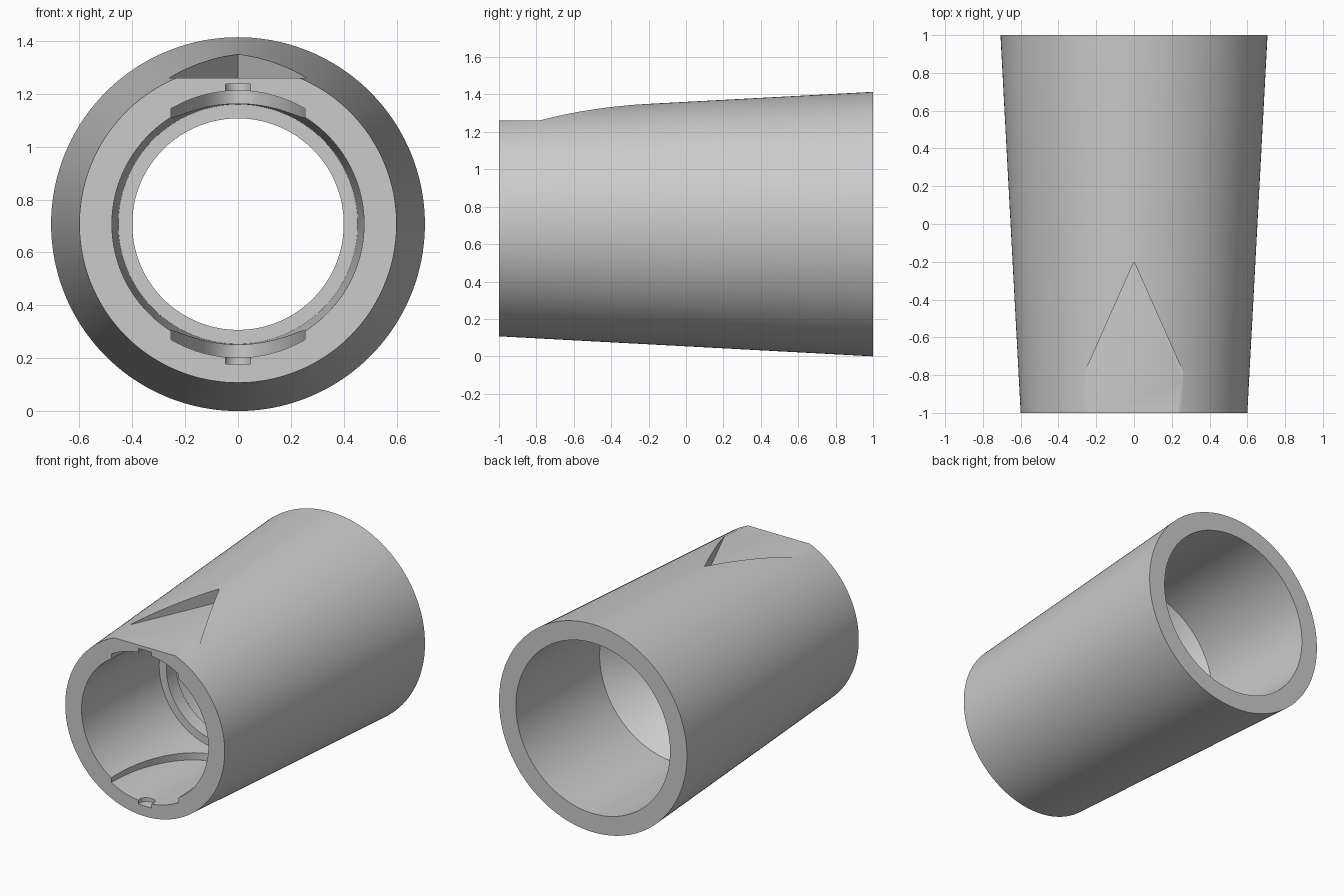
import bpy, bmesh, math
from mathutils import Matrix

cube = bpy.data.objects.get("Cube")
if cube:
    bpy.data.objects.remove(cube, do_unlink=True)

AXIS_Z = 0.707
SIDES = 160


def make_object(name, bm):
    bmesh.ops.recalc_face_normals(bm, faces=bm.faces)
    mesh = bpy.data.meshes.new(name)
    bm.to_mesh(mesh)
    bm.free()
    obj = bpy.data.objects.new(name, mesh)
    bpy.context.collection.objects.link(obj)
    return obj


def lathe(name, profile):
    """Turn a closed (radius, y) profile around the lengthwise axis."""
    bm = bmesh.new()
    rings = []
    for i in range(SIDES):
        a = math.tau * i / SIDES
        rings.append([bm.verts.new((r * math.sin(a), y, AXIS_Z + r * math.cos(a)))
                      for r, y in profile])
    n = len(profile)
    for i in range(SIDES):
        here, after = rings[i], rings[(i + 1) % SIDES]
        for j in range(n):
            k = (j + 1) % n
            bm.faces.new((here[j], here[k], after[k], after[j]))
    return make_object(name, bm)


def prism(name, outline, low, high):
    """Extrude an (x, y) outline straight up."""
    bm = bmesh.new()
    face = bm.faces.new([bm.verts.new((x, y, low)) for x, y in outline])
    new = bmesh.ops.extrude_face_region(bm, geom=[face])["geom"]
    verts = [v for v in new if isinstance(v, bmesh.types.BMVert)]
    bmesh.ops.translate(bm, verts=verts, vec=(0, 0, high - low))
    return make_object(name, bm)


def ellipse(rx, ry, cy, count):
    return [(rx * math.cos(math.tau * i / count), cy + ry * math.sin(math.tau * i / count))
            for i in range(count)]


def combine(target, tool, operation):
    """Apply a boolean and discard the tool."""
    tool.hide_render = True
    mod = target.modifiers.new("cut", 'BOOLEAN')
    mod.operation, mod.solver, mod.object = operation, 'EXACT', tool
    bpy.context.view_layer.objects.active = target
    bpy.ops.object.modifier_apply(modifier=mod.name)
    bpy.data.objects.remove(tool, do_unlink=True)


# Tapered sleeve: socket at the front, narrow throat, funnel and wide rear bore
sleeve = lathe("tapered_sleeve", [
    (0.6, -1), (0.707, 1), (0.58, 1), (0.58, 0.1),
    (0.4, -0.1), (0.4, -0.2), (0.453, -0.2), (0.477, -1)])

# Arrow-shaped flat on top
flat = prism("arrow_flat_cutter", [(0, -0.2), (-0.4, -1.1), (0.4, -1.1)], 1.26, 1.6)
combine(sleeve, flat, 'DIFFERENCE')

# Rounded slots in the top and bottom of the socket
slots = prism("slot_cutter", ellipse(0.253, 0.72, -1, 96), 0, 1.5)
bm = bmesh.new()
bmesh.ops.create_cone(bm, cap_ends=True, segments=SIDES, radius1=0.505, radius2=0.505, depth=1.6,
                      matrix=Matrix.Translation((0, -1, AXIS_Z)) @ Matrix.Rotation(math.pi / 2, 4, 'X'))
limit = make_object("slot_limit", bm)
combine(slots, limit, 'INTERSECT')
combine(sleeve, slots, 'DIFFERENCE')

# Small round notches at the mouth of each slot
notch = prism("notch_cutter", ellipse(0.052, 0.052, -0.98, 32), AXIS_Z - 0.53, AXIS_Z + 0.53)
combine(sleeve, notch, 'DIFFERENCE')

# Plain grey finish
grey = bpy.data.materials.new("plain_grey")
grey.use_nodes = True
colour = (0.6, 0.6, 0.6, 1)
grey.diffuse_color = colour
grey.node_tree.nodes["Principled BSDF"].inputs["Base Color"].default_value = colour
sleeve.data.materials.clear()
sleeve.data.materials.append(grey)
for face in sleeve.data.polygons:
    face.material_index = 0

bpy.ops.object.select_all(action='DESELECT')
sleeve.select_set(True)
bpy.context.view_layer.objects.active = sleeve
bpy.ops.object.shade_smooth_by_angle(angle=math.radians(25))
